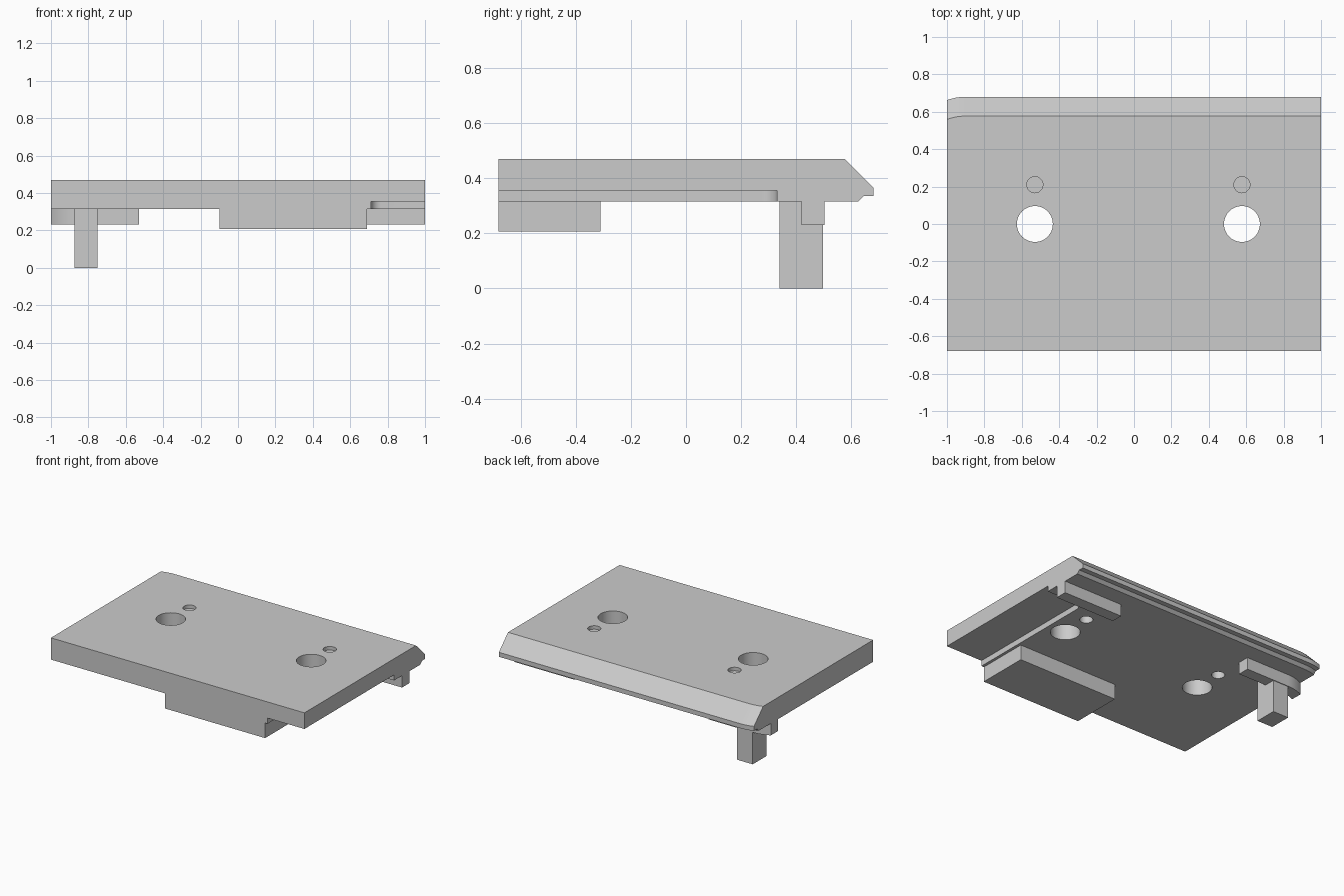
import bpy
import bmesh
from math import sqrt, sin, cos, pi

cube = bpy.data.objects.get("Cube")
if cube:
    bpy.data.objects.remove(cube, do_unlink=True)

UNDERSIDE, TOP, HALF_DEPTH = 0.315, 0.47, 0.68

grey = bpy.data.materials.new("plain grey")
grey.use_nodes = True
grey.diffuse_color = (0.6, 0.6, 0.6, 1)
grey.node_tree.nodes["Principled BSDF"].inputs["Base Color"].default_value = (0.6, 0.6, 0.6, 1)


def loft(name, rings):
    """Solid skinned through matching rings of points, capped at both ends."""
    bm = bmesh.new()
    loops = [[bm.verts.new(p) for p in ring] for ring in rings]
    n = len(loops[0])
    for a, b in zip(loops, loops[1:]):
        for i in range(n):
            j = (i + 1) % n
            bm.faces.new((a[i], a[j], b[j], b[i]))
    bm.faces.new(loops[0])
    bm.faces.new(loops[-1])
    bmesh.ops.recalc_face_normals(bm, faces=bm.faces)
    mesh = bpy.data.meshes.new(name)
    bm.to_mesh(mesh)
    bm.free()
    mesh.materials.append(grey)
    obj = bpy.data.objects.new(name, mesh)
    bpy.context.collection.objects.link(obj)
    return obj


def prism(name, outline, z0, z1):
    return loft(name, [[(x, y, z) for x, y in outline] for z in (z0, z1)])


def box(name, x0, x1, y0, y1, z0, z1):
    return prism(name, [(x0, y0), (x1, y0), (x1, y1), (x0, y1)], z0, z1)


def disc(x, y, r, n=48):
    return [(x + r * cos(2 * pi * i / n), y + r * sin(2 * pi * i / n)) for i in range(n)]


def activate(obj):
    bpy.ops.object.select_all(action='DESELECT')
    obj.select_set(True)
    bpy.context.view_layer.objects.active = obj


def cut(obj, cutter):
    cutter.hide_render = True
    activate(obj)
    mod = obj.modifiers.new("cut", 'BOOLEAN')
    mod.operation = 'DIFFERENCE'
    mod.solver = 'EXACT'
    mod.object = cutter
    bpy.ops.object.modifier_apply(modifier=mod.name)
    bpy.data.objects.remove(cutter, do_unlink=True)


def droop(x, start, r=0.29):
    """Setback of the gently rounded end near x = -1."""
    d = max(0, start - x)
    return r - sqrt(r * r - d * d)


# Main plate: bevelled lip profile, rounded off at one rear corner
profile = [(-HALF_DEPTH, UNDERSIDE), (0.625, UNDERSIDE), (0.645, 0.335),
           (HALF_DEPTH, 0.335), (HALF_DEPTH, 0.367), (0.577, TOP), (-HALF_DEPTH, TOP)]
stations = [-1 + 0.1 * i / 8 for i in range(9)] + [1]
plate = loft("plate", [[(x, y - (droop(x, -0.9) if y > 0 else 0), z) for y, z in profile]
                       for x in stations])

# Through holes, and small blind holes sunk from both faces
for x in (-0.53, 0.577):
    cut(plate, prism("hole_cutter", disc(x, 0, 0.096), 0.2, 0.6))
    cut(plate, prism("recess_cutter", disc(x, 0.21, 0.043), 0.445, 0.6))
    cut(plate, prism("socket_cutter", disc(x, 0.21, 0.043), 0.2, 0.41))

# Underside rebate along one side, with a filleted inner corner
fillet = [(0.765 - 0.055 * sin(a), 0.275 + 0.055 * cos(a))
          for a in (pi / 2 * i / 8 for i in range(9))]
cut(plate, prism("rebate_cutter", [(0.71, -0.8), (1.1, -0.8), (1.1, 0.33)] + fillet, 0.2, 0.355))

# Front block under the plate
box("front_block", -0.1, 0.69, -HALF_DEPTH, -0.31, 0.207, UNDERSIDE)

# Rear rails, one with a curved end
box("left_rail", 0.53, 1, 0.42, 0.503, 0.23, UNDERSIDE)
curve = [-1 + 0.13 * i / 8 for i in range(9)] + [-0.53]
outer = [(x, 0.503 - droop(x, -0.87)) for x in curve]
inner = [(x, 0.42 - droop(x, -0.87)) for x in reversed(curve)]
right_rail = prism("right_rail", outer + inner, 0.23, UNDERSIDE)

# Leg
box("leg", -0.875, -0.752, 0.34, 0.498, 0, UNDERSIDE)

for obj in (plate, right_rail):
    activate(obj)
    bpy.ops.object.shade_smooth_by_angle(angle=pi / 6)
